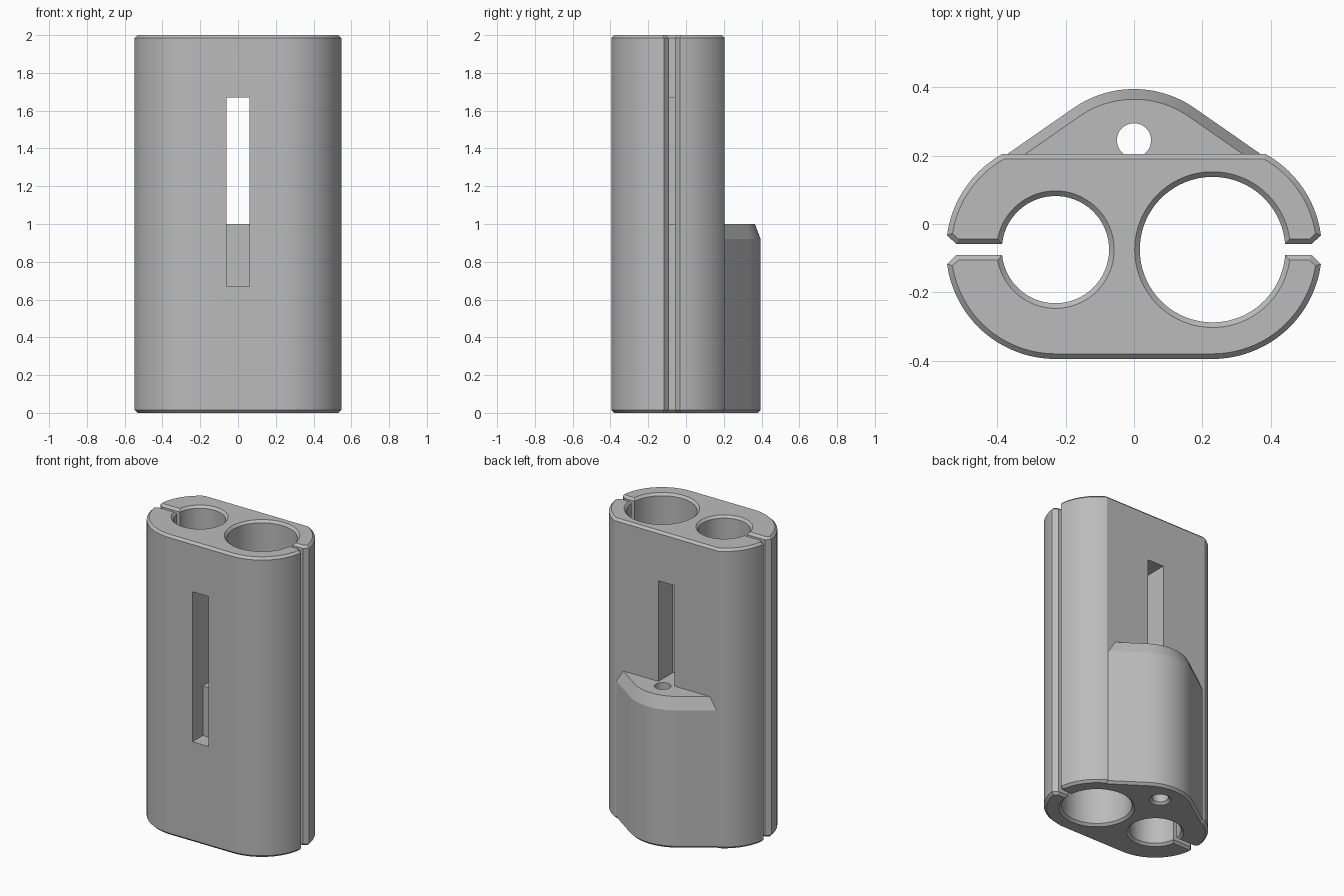
import bpy, bmesh
from math import sin, cos, asin, sqrt, pi, radians

cube = bpy.data.objects.get("Cube")
if cube:
    bpy.data.objects.remove(cube)

grey = bpy.data.materials.new("plain grey")
grey.use_nodes = True
grey.diffuse_color = (0.5, 0.5, 0.5, 1)
grey.node_tree.nodes["Principled BSDF"].inputs["Base Color"].default_value = (0.5, 0.5, 0.5, 1)

HEIGHT = 2.0
CX, CY = 0.23, -0.075        # bore centres at +-CX
R_OUT, R_BIG, R_SMALL = 0.32, 0.213, 0.157
BACK = 0.205                 # flat back plane
GAP, FLARE = 0.016, 0.042    # half widths of the side slits
CHAMFER = 0.015


def arc(x, y, r, start, end, steps):
    return [(x + r * cos(start + (end - start) * i / steps),
             y + r * sin(start + (end - start) * i / steps)) for i in range(steps + 1)]


def loft(name, rings):
    """Closed solid through matching (z, points) rings."""
    bm = bmesh.new()
    loops = [[bm.verts.new((x, y, z)) for x, y in pts] for z, pts in rings]
    for a, b in zip(loops, loops[1:]):
        for i in range(len(a)):
            j = (i + 1) % len(a)
            bm.faces.new((a[i], a[j], b[j], b[i]))
    bm.faces.new(loops[0][::-1])
    bm.faces.new(loops[-1])
    return bm_object(name, bm)


def bm_object(name, bm):
    bmesh.ops.recalc_face_normals(bm, faces=bm.faces)
    mesh = bpy.data.meshes.new(name)
    bm.to_mesh(mesh)
    bm.free()
    mesh.materials.append(grey)
    obj = bpy.data.objects.new(name, mesh)
    bpy.context.collection.objects.link(obj)
    return obj


def box(name, x0, x1, y0, y1, z0, z1):
    pts = [(x0, y0), (x1, y0), (x1, y1), (x0, y1)]
    return loft(name, [(z0, pts), (z1, pts)])


def combine(target, tool, operation):
    mod = target.modifiers.new(operation, "BOOLEAN")
    mod.object, mod.operation, mod.solver = tool, operation, "EXACT"
    bpy.context.view_layer.objects.active = target
    bpy.ops.object.modifier_apply(modifier=mod.name)
    bpy.data.objects.remove(tool)


# Body outline: one loop that runs through both slits and around both bores
flare = asin(FLARE / R_OUT)
top = asin((BACK - CY) / R_OUT)
big, small = asin(GAP / R_BIG), asin(GAP / R_SMALL)
flare_x = CX + R_OUT - 0.03
outline = (
    arc(-CX, CY, R_OUT, pi + flare, 1.5 * pi, 24)
    + arc(CX, CY, R_OUT, 1.5 * pi, 2 * pi - flare, 24)
    + [(flare_x, CY - GAP)]
    + arc(CX, CY, R_BIG, 2 * pi - big, big, 72)
    + [(flare_x, CY + GAP)]
    + arc(CX, CY, R_OUT, flare, top, 18)
    + arc(-CX, CY, R_OUT, pi - top, pi - flare, 18)
    + [(-flare_x, CY + GAP)]
    + arc(-CX, CY, R_SMALL, pi - small, small - pi, 60)
    + [(-flare_x, CY - GAP)])
body = loft("holder_body", [(0, outline), (HEIGHT, outline)])

# Chamfer the rims at both ends
bm = bmesh.new()
bm.from_mesh(body.data)
rims = [e for e in bm.edges if abs(e.verts[0].co.z - e.verts[1].co.z) < 0.001]
bmesh.ops.bevel(bm, geom=rims, offset=CHAMFER, segments=1, affect="EDGES", clamp_overlap=False)
bm.to_mesh(body.data)
bm.free()

# Window: shallow pocket in front, open all the way through above the hump
combine(body, box("pocket_cutter", -0.06, 0.06, -0.5, -0.285, 0.67, 1.3), "DIFFERENCE")
combine(body, box("window_cutter", -0.06, 0.06, -0.5, 0.5, 1.0, 1.67), "DIFFERENCE")

# Rear hump: rounded ridge with flanks tangent to the body's round sides
HUMP_Y, HUMP_R, ROOT = 0.085, 0.31, 0.17
length = sqrt(CX ** 2 + (HUMP_Y - CY) ** 2)
nx, ny = (HUMP_Y - CY) / length, CX / length


def hump_ring(inset):
    r = HUMP_R - inset
    root_x = (ny * HUMP_Y + r - ny * ROOT) / nx
    return [(root_x, ROOT)] + arc(0, HUMP_Y, r, asin(ny), pi - asin(ny), 32) + [(-root_x, ROOT)]


hump = loft("rear_hump", [(0, hump_ring(CHAMFER)), (CHAMFER, hump_ring(0)),
                          (0.92, hump_ring(0)), (1.0, hump_ring(0.03))])
combine(body, hump, "UNION")

# Small vertical bore through the hump, flared at the base
bore = loft("bore_cutter", [(z, arc(0, 0.245, r, 0, 2 * pi * 47 / 48, 47))
                            for z, r in ((-0.015, 0.08), (0.015, 0.05), (1.2, 0.05))])
combine(body, bore, "DIFFERENCE")

bpy.ops.object.select_all(action="DESELECT")
body.select_set(True)
bpy.context.view_layer.objects.active = body
bpy.ops.object.shade_smooth_by_angle(angle=radians(20))
